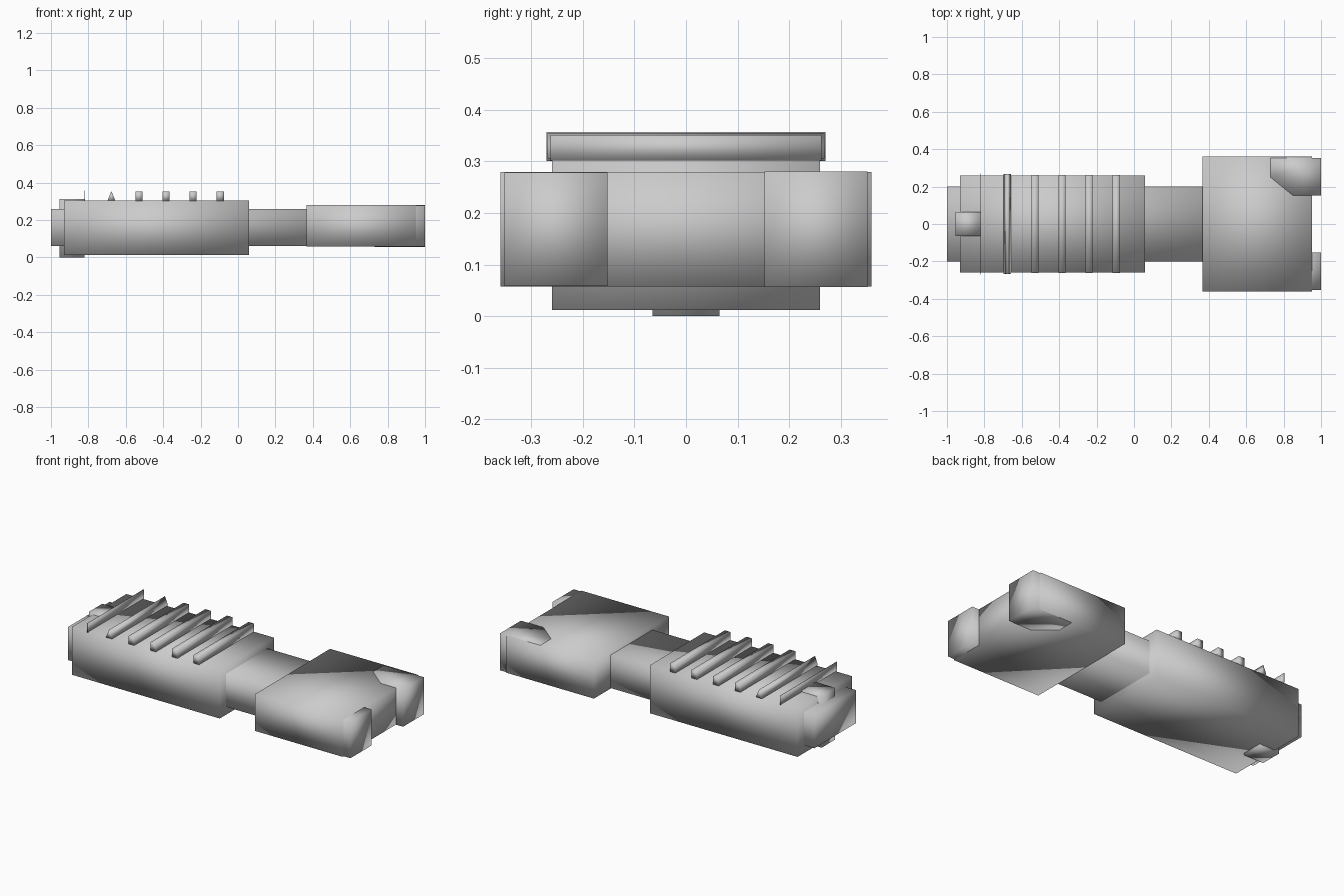
import bpy
import bmesh

cube = bpy.data.objects.get("Cube")
if cube:
    bpy.data.objects.remove(cube, do_unlink=True)

grey = bpy.data.materials.new("plain_grey")
grey.use_nodes = True
colour = (0.6, 0.6, 0.6, 1)
grey.diffuse_color = colour
grey.node_tree.nodes["Principled BSDF"].inputs["Base Color"].default_value = colour


def prism(name, outline, axis, low, high):
    """Extrude a 2D outline along y or z, with soft shading over the corners."""
    bm = bmesh.new()

    def place(a, b, h):
        return (a, h, b) if axis == "y" else (a, b, h)

    bottom = [bm.verts.new(place(a, b, low)) for a, b in outline]
    top = [bm.verts.new(place(a, b, high)) for a, b in outline]
    bm.faces.new(bottom)
    bm.faces.new(top)
    n = len(outline)
    for i in range(n):
        j = (i + 1) % n
        bm.faces.new((bottom[i], bottom[j], top[j], top[i]))
    bmesh.ops.recalc_face_normals(bm, faces=bm.faces)
    bmesh.ops.triangulate(bm, faces=bm.faces)
    for face in bm.faces:
        face.smooth = True
    mesh = bpy.data.meshes.new(name)
    bm.to_mesh(mesh)
    bm.free()
    mesh.materials.append(grey)
    obj = bpy.data.objects.new(name, mesh)
    bpy.context.collection.objects.link(obj)
    return obj


def box(name, x, y, z):
    outline = [(x[0], y[0]), (x[1], y[0]), (x[1], y[1]), (x[0], y[1])]
    return prism(name, outline, "z", *z)


# Inner shaft, grip sleeve and head
box("shaft", (-1, 0.38), (-0.2, 0.2), (0.06, 0.26))
box("grip", (-0.93, 0.06), (-0.26, 0.26), (0.012, 0.303))
box("head", (0.365, 0.953), (-0.36, 0.36), (0.057, 0.279))

# Two end prongs, the left one standing just proud of the head
prong = [(0.73, 0.352), (0.73, 0.25), (0.85, 0.152), (1, 0.152), (1, 0.352)]
for name, side, proud in (("left_prong", 1, 0.001), ("right_prong", -1, -0.001)):
    prism(name, [(x, y * side) for x, y in prong], "z", 0.057 - proud, 0.279 + proud)

# Pin through the rear of the grip
box("rear_pin", (-0.955, -0.822), (-0.065, 0.065), (0, 0.312))

# Ribs across the top of the grip
for i in range(4):
    x = -0.53 + 0.145 * i
    box(f"rib_{i + 1}", (x - 0.019, x + 0.019), (-0.263, 0.263), (0.302, 0.351))
prism("pointed_rib", [(-0.697, 0.305), (-0.657, 0.305), (-0.677, 0.355)],
      "y", -0.268, 0.268)
box("rear_plate", (-0.822, -0.819), (-0.27, 0.27), (0.301, 0.357))
